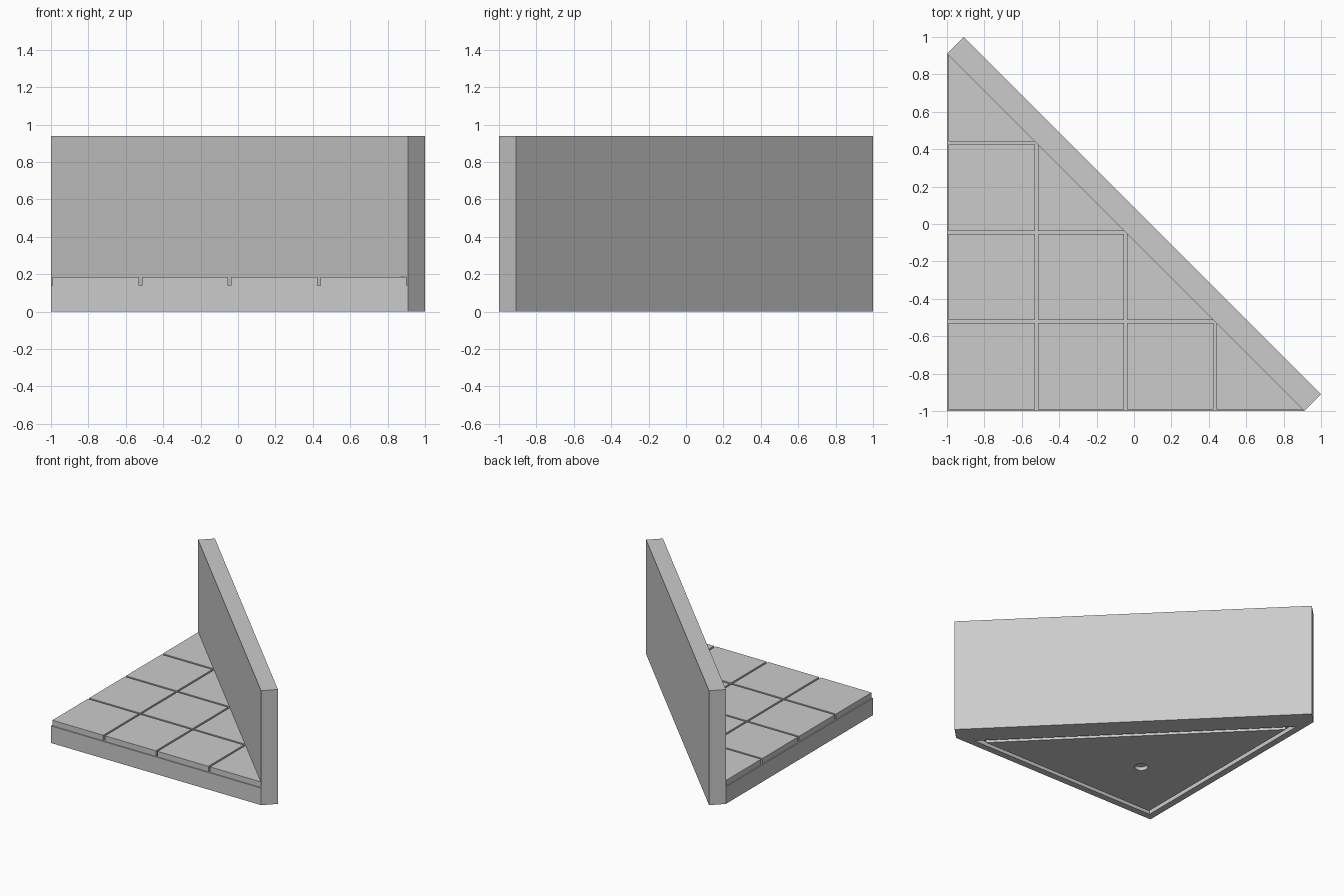
import bpy
import bmesh
import math

old = bpy.data.objects.get("Cube")
if old:
    bpy.data.objects.remove(old, do_unlink=True)

stone = bpy.data.materials.new("stone_grey")
stone.use_nodes = True
stone.diffuse_color = (0.6, 0.6, 0.6, 1)
stone.node_tree.nodes["Principled BSDF"].inputs["Base Color"].default_value = (0.6, 0.6, 0.6, 1)

LEG = 1.91            # length of the floor's straight sides
CELLS = 4
PITCH = LEG / CELLS
GAP = 0.008           # half the width of a tile joint
BASE_TOP, TILE_TOP, WALL_TOP = 0.14, 0.186, 0.94


def prism(name, outline, z0, z1):
    """Upright solid from a counter-clockwise outline."""
    bm = bmesh.new()
    face = bm.faces.new([bm.verts.new((x, y, z0)) for x, y in outline])
    grown = bmesh.ops.extrude_face_region(bm, geom=[face])["geom"]
    top = [v for v in grown if isinstance(v, bmesh.types.BMVert)]
    bmesh.ops.translate(bm, vec=(0, 0, z1 - z0), verts=top)
    bmesh.ops.recalc_face_normals(bm, faces=bm.faces)
    mesh = bpy.data.meshes.new(name)
    bm.to_mesh(mesh)
    bm.free()
    mesh.materials.append(stone)
    obj = bpy.data.objects.new(name, mesh)
    bpy.context.collection.objects.link(obj)
    return obj


def triangle(x, y, leg):
    return [(x, y), (x + leg, y), (x, y + leg)]


def inset_triangle(d):
    return triangle(-1 + d, -1 + d, LEG - d * (2 + math.sqrt(2)))


def square(x, y, side):
    return [(x, y), (x + side, y), (x + side, y + side), (x, y + side)]


def cut(obj, cutter):
    cutter.hide_render = True
    mod = obj.modifiers.new("cut", "BOOLEAN")
    mod.operation = "DIFFERENCE"
    mod.solver = "EXACT"
    mod.object = cutter
    bpy.context.view_layer.objects.active = obj
    bpy.ops.object.modifier_apply(modifier=mod.name)
    bpy.data.objects.remove(cutter, do_unlink=True)


# Triangular base with a recess underneath
base = prism("floor_base", inset_triangle(0), 0, BASE_TOP)
cut(base, prism("recess_cutter", inset_triangle(0.055), -0.1, 0.035))

# Underside panel, leaving a narrow channel around it, with a round socket
panel = prism("underside_panel", inset_triangle(0.09), 0, 0.06)
centre = -1 + LEG * (1 - math.sqrt(0.5))
circle = [(centre + 0.05 * math.cos(math.tau * i / 32),
           centre + 0.05 * math.sin(math.tau * i / 32)) for i in range(32)]
cut(panel, prism("socket_cutter", circle, -0.1, 0.03))

# Floor tiles, halved along the diagonal
for i in range(CELLS):
    for j in range(CELLS - i):
        shape = triangle if i + j == CELLS - 1 else square
        outline = shape(-1 + i * PITCH + GAP, -1 + j * PITCH + GAP, PITCH - 2 * GAP)
        prism(f"floor_tile_{i}_{j}", outline, BASE_TOP - 0.01, TILE_TOP)

# Diagonal wall
prism("diagonal_wall", [(0.91, -1), (1, -0.91), (-0.91, 1), (-1, 0.91)], 0, WALL_TOP)
